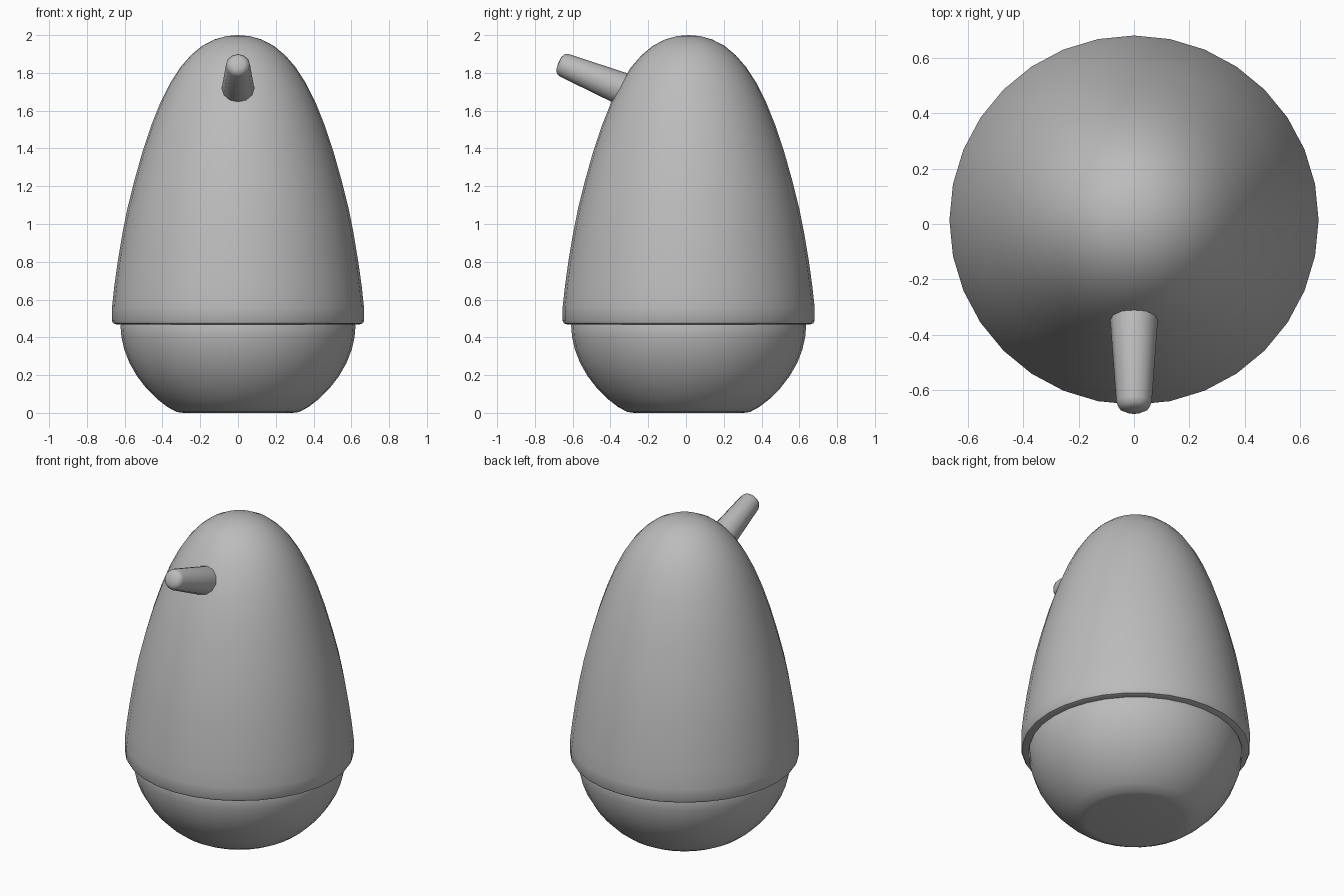
import bpy, bmesh, math
from mathutils import Vector, Matrix

if "Cube" in bpy.data.objects:
    bpy.data.objects.remove(bpy.data.objects["Cube"])

grey = bpy.data.materials.new("plain grey")
grey.diffuse_color = (0.5, 0.5, 0.5, 1)
grey.use_nodes = True
grey.node_tree.nodes["Principled BSDF"].inputs["Base Color"].default_value = grey.diffuse_color


def lathe(name, profile, segments, matrix, sharp=40):
    """Revolve (radius, height) points about the local z axis."""
    bm = bmesh.new()
    pts = [bm.verts.new((r, 0, z)) for r, z in profile]
    edges = [bm.edges.new(p) for p in zip(pts, pts[1:])]
    bmesh.ops.spin(bm, geom=pts + edges, cent=(0, 0, 0), axis=(0, 0, 1),
                   angle=math.tau, steps=segments)
    bmesh.ops.remove_doubles(bm, verts=bm.verts, dist=0.0005)
    bmesh.ops.recalc_face_normals(bm, faces=bm.faces)
    mesh = bpy.data.meshes.new(name)
    bm.to_mesh(mesh)
    bm.free()
    mesh.materials.append(grey)
    obj = bpy.data.objects.new(name, mesh)
    obj.matrix_world = matrix
    bpy.context.collection.objects.link(obj)
    bpy.ops.object.select_all(action='DESELECT')
    obj.select_set(True)
    bpy.context.view_layer.objects.active = obj
    bpy.ops.object.shade_smooth_by_angle(angle=math.radians(sharp))
    return obj


centre = Matrix.Translation((0, 0.014, 0))

# Egg-shaped upper shell with a small overhanging lip
shell_profile = [
    (0, 2.0), (0.06, 1.995), (0.125, 1.977), (0.19, 1.943), (0.25, 1.893),
    (0.305, 1.83), (0.36, 1.745), (0.41, 1.645), (0.46, 1.52), (0.505, 1.385),
    (0.55, 1.225), (0.585, 1.085), (0.612, 0.95), (0.637, 0.80), (0.655, 0.67),
    (0.667, 0.56), (0.667, 0.487), (0.66, 0.474), (0.645, 0.469), (0.60, 0.469)]
lathe("shell", shell_profile, 32, centre)

# Rounded bowl with a flat foot
bowl_profile = [
    (0.61, 0.50), (0.622, 0.46), (0.617, 0.40), (0.602, 0.335), (0.575, 0.265),
    (0.535, 0.195), (0.485, 0.13), (0.43, 0.075), (0.375, 0.032),
    (0.325, 0.005), (0.29, 0), (0, 0)]
lathe("bowl", bowl_profile, 32, centre)

# Tapered spout with a domed tip, its root buried in the shell
root, tip = Vector((0, -0.25, 1.68)), Vector((0, -0.676, 1.853))
axis = tip - root
length = axis.length
spout_profile = [
    (0, 0), (0.098, 0), (0.085, 0.12), (0.064, length - 0.035),
    (0.055, length - 0.014), (0.035, length - 0.003), (0, length)]
lathe("spout", spout_profile, 12,
      Matrix.Translation(root) @ axis.to_track_quat('Z', 'Y').to_matrix().to_4x4(), 60)
